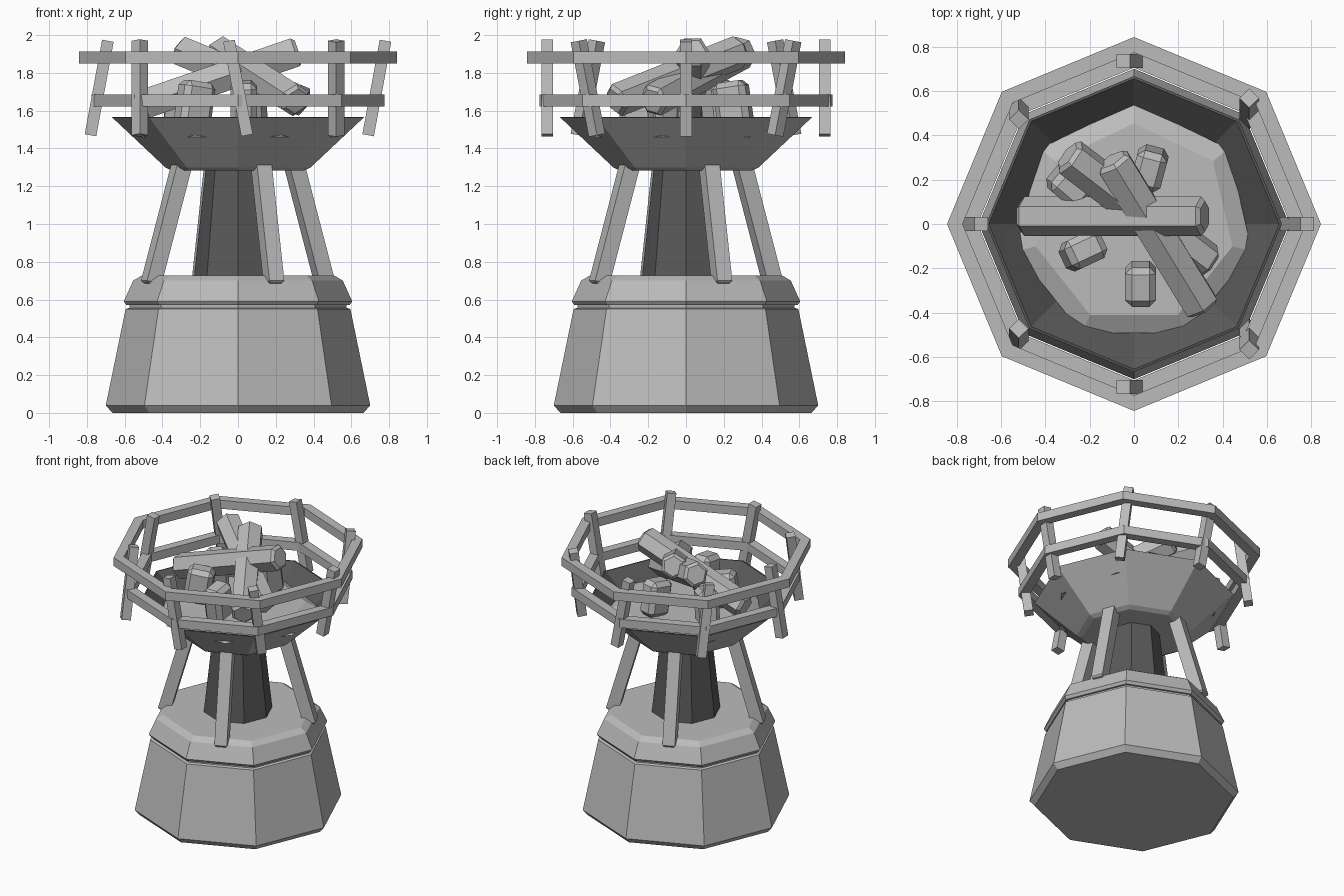
import bpy, bmesh, math
from mathutils import Vector, Matrix

cube = bpy.data.objects.get("Cube")
if cube:
    bpy.data.objects.remove(cube, do_unlink=True)


def material(name, value):
    m = bpy.data.materials.new(name)
    m.use_nodes = True
    m.diffuse_color = (value, value, value, 1)
    m.node_tree.nodes["Principled BSDF"].inputs["Base Color"].default_value = (value, value, value, 1)
    return m


STONE = material("light grey", 0.5)
DARK = material("dark grey", 0.1)


def finish(name, bm, *mats):
    bmesh.ops.recalc_face_normals(bm, faces=bm.faces)
    mesh = bpy.data.meshes.new(name)
    bm.to_mesh(mesh)
    bm.free()
    for m in mats:
        mesh.materials.append(m)
    ob = bpy.data.objects.new(name, mesh)
    bpy.context.collection.objects.link(ob)
    return ob


def lathe(name, profile, sides, mats, phase=0.0, loop=False, dark_from=None):
    """Spin a (radius, z) profile into a faceted solid; loop makes a hollow ring."""
    bm = bmesh.new()
    rings = []
    for r, z in profile:
        angles = [phase + math.tau * i / sides for i in range(sides)]
        rings.append([bm.verts.new((r * math.cos(a), r * math.sin(a), z)) for a in angles])
    count = len(rings)
    for k in range(count if loop else count - 1):
        a, b = rings[k], rings[(k + 1) % count]
        for i in range(sides):
            j = (i + 1) % sides
            f = bm.faces.new((a[i], a[j], b[j], b[i]))
            f.material_index = int(dark_from is not None and k >= dark_from)
    if not loop:
        bm.faces.new(rings[0][::-1])
        top = bm.faces.new(rings[-1])
        top.material_index = int(dark_from is not None)
    return finish(name, bm, *mats)


def beam(name, start, end, width, mat, sides=4, turn=0.0, chamfer=0.0):
    """Prism along a line; turn is the spin of its section about the line."""
    start, end = Vector(start), Vector(end)
    axis = end - start
    z = axis.normalized()
    x = Vector((math.cos(turn), math.sin(turn), 0))
    x = (x - z * x.dot(z)).normalized()
    y = z.cross(x)
    frame = Matrix((x, y, z)).transposed().to_4x4()
    frame.translation = (start + end) / 2
    bm = bmesh.new()
    radius = width / 2 / math.cos(math.pi / sides)
    spin = Matrix.Rotation(math.pi / sides, 4, 'Z')
    bmesh.ops.create_cone(bm, cap_ends=True, segments=sides, radius1=radius,
                          radius2=radius, depth=axis.length, matrix=frame @ spin)
    if chamfer:
        caps = [f for f in bm.faces if abs(f.normal.dot(z)) > 0.9]
        edges = list({e for f in caps for e in f.edges})
        bmesh.ops.bevel(bm, geom=edges, offset=chamfer, segments=1, affect='EDGES')
    return finish(name, bm, mat)


# Stepped base
lathe("base_lower", [(0.665, 0), (0.7, 0.04), (0.595, 0.55), (0.56, 0.56)], 8, [STONE])
lathe("base_groove", [(0.575, 0.53), (0.575, 0.6)], 8, [STONE])
lathe("base_upper", [(0.59, 0.57), (0.605, 0.59), (0.555, 0.7), (0.51, 0.727)], 8, [STONE])

# Column and four slanted legs
lathe("column", [(0.235, 0.7), (0.17, 1.3)], 8, [DARK])
for i in range(4):
    a = math.radians(22.5 + 90 * i)
    c, s = math.cos(a), math.sin(a)
    beam(f"leg_{i + 1}", (0.5 * c, 0.5 * s, 0.68), (0.32 * c, 0.32 * s, 1.32),
         0.085, STONE, turn=a, chamfer=0.01)

# Bowl with dark inside, and its ash bed
lathe("bowl", [(0.35, 1.283), (0.385, 1.3), (0.667, 1.565), (0.655, 1.567), (0.37, 1.32)],
      8, [STONE, DARK], dark_from=2)
lathe("ash_bed", [(0.545, 1.46), (0.455, 1.505)], 7, [STONE], phase=math.pi / 2)

# Two rails
for name, outer, low in (("lower_rail", 0.775, 1.623), ("upper_rail", 0.843, 1.85)):
    inner, high = outer - 0.07, low + 0.062
    lathe(name, [(outer, low), (outer, high), (inner, high), (inner, low)], 8, [STONE], loop=True)

# Eight leaning posts
for i in range(8):
    a = math.radians(45 * i)
    c, s = math.cos(a), math.sin(a)
    x, y = 0.735 * c, 0.735 * s
    if i % 2:
        lean = Vector((0, math.copysign(0.048, x * y) if x > 0 else -math.copysign(0.048, y), 0))
        if x > 0:
            lean.y = math.copysign(0.048, y)
    elif abs(c) > 0.5:
        lean = Vector((0.046, 0, 0))
    else:
        lean = Vector((-0.048, 0, 0))
    middle, rise = Vector((x, y, 1.72)), Vector((0, 0, 0.25))
    beam(f"post_{i + 1}", middle - rise - lean, middle + rise + lean, 0.062, STONE, turn=a)

# Crossed logs
logs = [((-0.51, 0.035, 1.63), (0.32, 0.035, 1.915)),
        ((0.31, -0.38, 1.65), (-0.1, 0.29, 1.915)),
        ((0.34, -0.18, 1.65), (-0.3, 0.31, 1.915))]
for i, (low, high) in enumerate(logs):
    beam(f"log_{i + 1}", low, high, 0.155, STONE, sides=6, turn=math.pi / 2, chamfer=0.018)

# Coal chunks
coals = [(0.03, -0.27, 0), (-0.23, -0.12, 115), (0.07, 0.25, -15), (-0.29, 0.17, 50)]
for i, (x, y, turn) in enumerate(coals):
    bm = bmesh.new()
    place = (Matrix.Translation((x, y, 1.63)) @ Matrix.Rotation(math.radians(turn), 4, 'Z')
             @ Matrix.Rotation(0.15, 4, 'X') @ Matrix.Diagonal((0.14, 0.18, 0.25, 1)))
    bmesh.ops.create_cube(bm, size=1, matrix=place)
    bmesh.ops.bevel(bm, geom=bm.edges[:], offset=0.03, segments=1, affect='EDGES')
    finish(f"coal_{i + 1}", bm, STONE)
